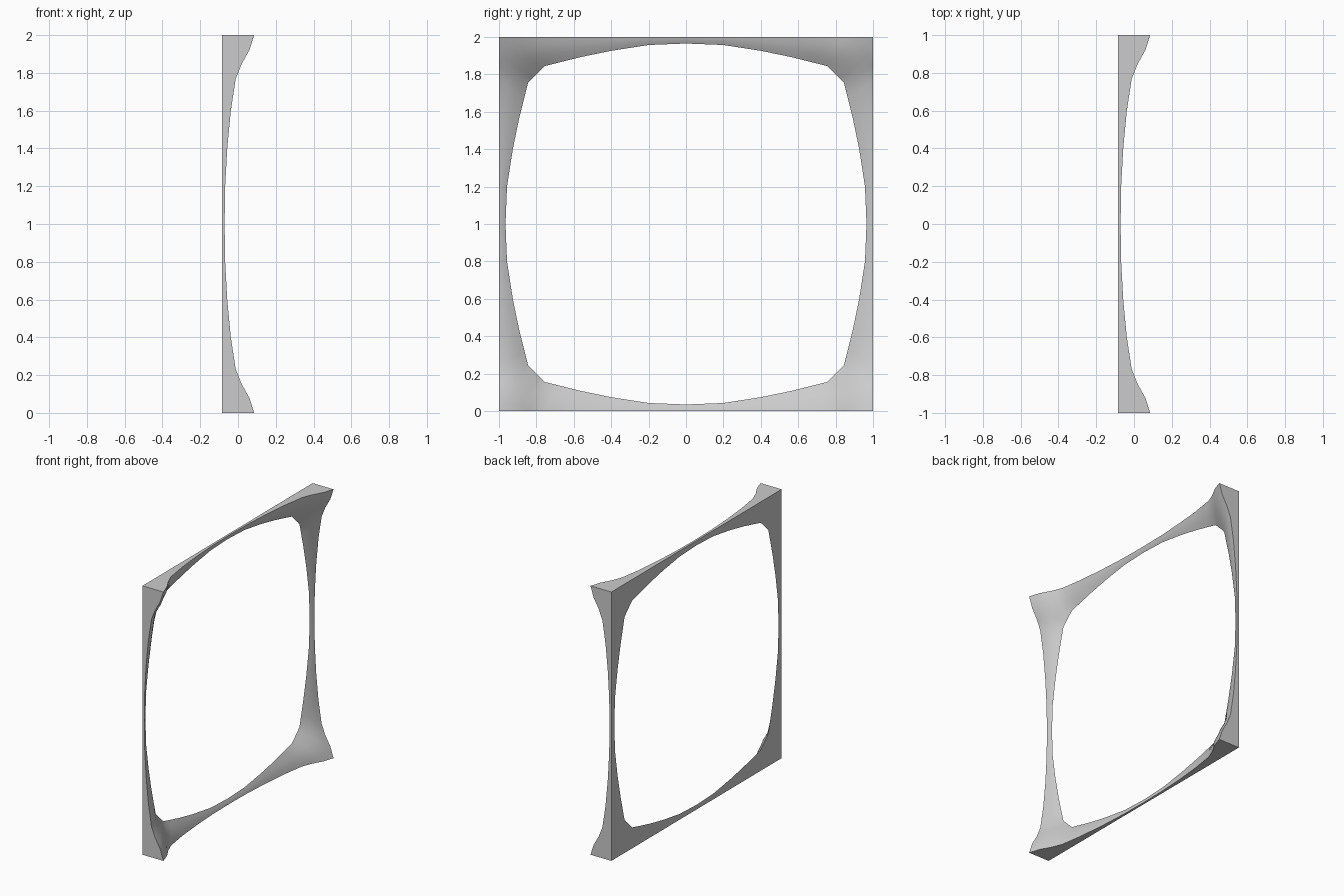
import bpy, bmesh, math
from mathutils import Matrix

cube = bpy.data.objects.get("Cube")
if cube:
    bpy.data.objects.remove(cube, do_unlink=True)

BACK = -0.086
FILM_STEPS = 6

# Half of one side, from its middle to the corner
# Outer rim: (distance along the side, height of the rim in x)
rim = [(0, -.071), (.2, -.068), (.4, -.057), (.6, -.038),
       (.77, -.012), (.845, .018), (.92, .06), (1, .086)]
# Opening: (distance along the side, distance from the centre)
opening = [(0, .965), (.2, .957), (.4, .926), (.56, .893),
           (.67, .866), (.754, .845), (.778, .823), (.8, .8)]


def section(rim_point, hole_point):
    """Closed cross-section: back corner, rim, then the curved film to the opening."""
    along, front = rim_point
    hole_along, hole_out = hole_point
    depth = front - BACK
    points = [(BACK, along, 1)]
    for i in range(FILM_STEPS + 1):
        u = i / FILM_STEPS
        bulge = 0.1 * depth * math.sin(math.pi * u)
        points.append((front - depth * u + bulge,
                       along + (hole_along - along) * u,
                       1 + (hole_out - 1) * u))
    return points


bm = bmesh.new()
sections = [section(a, b) for a, b in zip(rim, opening)]

# Loft the half side, mirrored, around all four sides
for turn in range(4):
    rotate = Matrix.Rotation(turn * math.pi / 2, 4, 'X')
    for flip in (1, -1):
        place = Matrix.Translation((0, 0, 1)) @ rotate @ Matrix.Diagonal((1, flip, 1, 1))
        rings = []
        for points in sections:
            verts = [bm.verts.new(p) for p in points]
            for v in verts:
                v.co = place @ v.co
            rings.append(verts)
        for a, b in zip(rings, rings[1:]):
            for i in range(len(a)):
                j = (i + 1) % len(a)
                bm.faces.new((a[i], a[j], b[j], b[i]))

bmesh.ops.remove_doubles(bm, verts=bm.verts, dist=0.0005)
bmesh.ops.recalc_face_normals(bm, faces=bm.faces)

mesh = bpy.data.meshes.new("square_frame")
bm.to_mesh(mesh)
bm.free()
frame = bpy.data.objects.new("square_frame", mesh)
bpy.context.collection.objects.link(frame)

# Plain grey
grey = bpy.data.materials.new("light_grey")
grey.use_nodes = True
colour = (0.6, 0.6, 0.6, 1)
grey.diffuse_color = colour
grey.node_tree.nodes["Principled BSDF"].inputs["Base Color"].default_value = colour
mesh.materials.append(grey)

# Smooth film, sharp rims
bpy.ops.object.select_all(action='DESELECT')
frame.select_set(True)
bpy.context.view_layer.objects.active = frame
bpy.ops.object.shade_smooth_by_angle(angle=math.radians(45))
